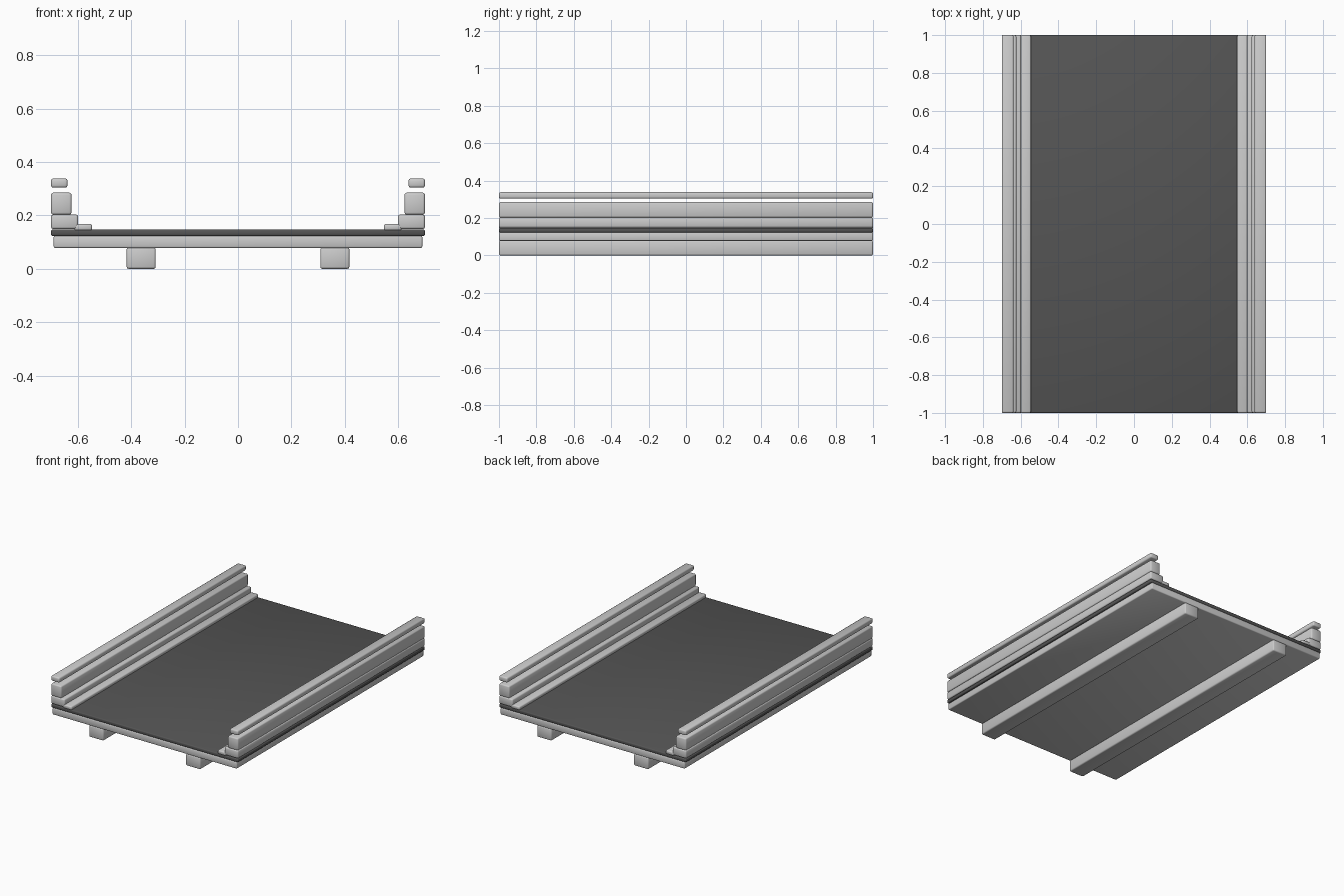
import bpy

if "Cube" in bpy.data.objects:
    bpy.data.objects.remove(bpy.data.objects["Cube"])

LENGTH = 2.0


def bar(name, x0, x1, z0, z1, bevel=0.008):
    """Full-length rounded bar spanning x0..x1 and z0..z1, softly shaded."""
    bpy.ops.mesh.primitive_cube_add(size=1, location=((x0 + x1) / 2, 0, (z0 + z1) / 2))
    ob = bpy.context.object
    ob.name = name
    ob.scale = (x1 - x0, LENGTH, z1 - z0)
    bpy.ops.object.transform_apply(location=False, rotation=False, scale=True)
    mod = ob.modifiers.new("rounded_edges", 'BEVEL')
    mod.width = bevel
    mod.segments = 2
    bpy.ops.object.shade_smooth()
    return ob


# Deck: base slab with a thin, slightly wider dark plate on top
bar("base_slab", -0.69, 0.69, 0.078, 0.124, 0.006)
deck = bar("deck_plate", -0.70, 0.70, 0.123, 0.147, 0.006)
dark = bpy.data.materials.new("dark_deck")
dark.diffuse_color = (0.09, 0.09, 0.09, 1)
dark.use_nodes = True
dark.node_tree.nodes["Principled BSDF"].inputs["Base Color"].default_value = dark.diffuse_color
deck.data.materials.append(dark)

# Parts repeated on both sides: name, inner x, outer x, bottom, top, bevel
SIDE_PARTS = [
    ("support_beam", 0.308, 0.417, 0.002, 0.080, 0.008),
    ("inner_trim", 0.546, 0.612, 0.143, 0.168, 0.007),
    ("kerb", 0.598, 0.70, 0.149, 0.203, 0.008),
    ("side_wall", 0.623, 0.70, 0.203, 0.285, 0.008),
    ("hand_rail", 0.638, 0.70, 0.304, 0.338, 0.008),
]
for name, a, b, z0, z1, bevel in SIDE_PARTS:
    z0 = 0.0 if name == "support_beam" else z0
    bar("left_" + name, -b, -a, z0, z1, bevel)
    bar("right_" + name, a, b, z0, z1, bevel)
